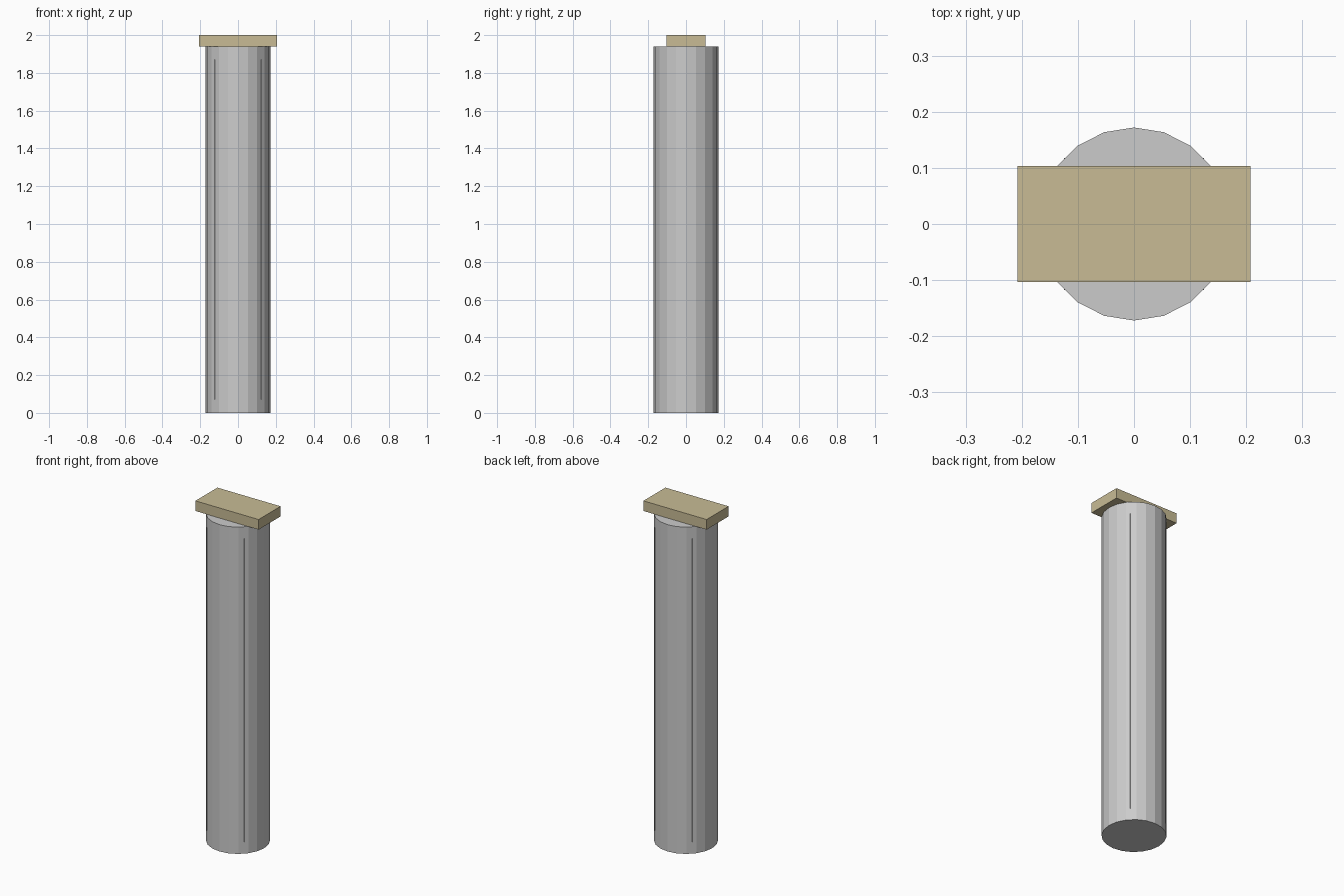
import bpy

if "Cube" in bpy.data.objects:
    bpy.data.objects.remove(bpy.data.objects["Cube"])


def box(name, size, z_min):
    bpy.ops.mesh.primitive_cube_add(size=1, location=(0, 0, z_min + size[2] / 2))
    ob = bpy.context.object
    ob.name = name
    ob.scale = size
    bpy.ops.object.transform_apply(location=False, rotation=False, scale=True)
    return ob


# Shaft: 20-sided flat-faced column
SHAFT_H = 1.94
bpy.ops.mesh.primitive_cylinder_add(vertices=20, radius=0.172, depth=SHAFT_H,
                                    location=(0, 0, SHAFT_H / 2))
bpy.context.object.name = "column_shaft"

# Inner core: its corners barely break through the shaft facets
box("column_core", (0.249, 0.235, 1.80), 0.07)

# Cap: sand-coloured slab across the top
cap = box("cap_slab", (0.415, 0.206, 0.06), SHAFT_H)
sand = bpy.data.materials.new("sand")
sand.diffuse_color = (0.58, 0.50, 0.30, 1)
sand.use_nodes = True
sand.node_tree.nodes["Principled BSDF"].inputs["Base Color"].default_value = sand.diffuse_color
cap.data.materials.append(sand)
